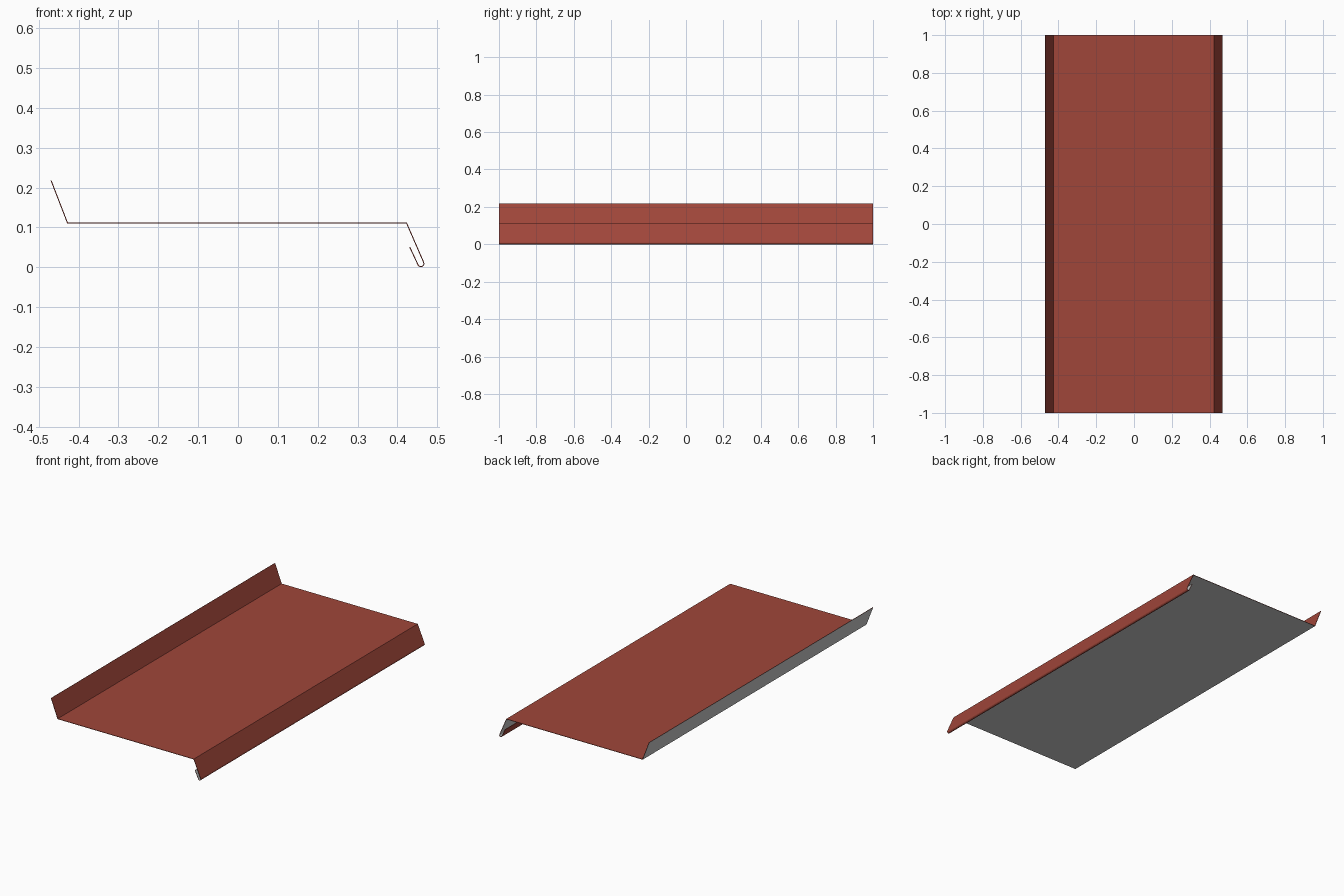
import bpy
import bmesh
from math import sin, cos, radians

cube = bpy.data.objects.get("Cube")
if cube:
    bpy.data.objects.remove(cube, do_unlink=True)

HALF_LENGTH = 1.0
THICKNESS = 0.0025


def make_material(name, rgb):
    mat = bpy.data.materials.new(name)
    mat.use_nodes = True
    colour = (*rgb, 1.0)
    mat.diffuse_color = colour
    mat.node_tree.nodes["Principled BSDF"].inputs["Base Color"].default_value = colour
    return mat


red = make_material("oxide red paint", (0.35, 0.061, 0.042))
grey = make_material("light grey backing", (0.59, 0.59, 0.59))

# Painted side of the folded sheet: upstand, flat pan, drip leg
profile = [(-0.468, 0.218), (-0.427, 0.112), (0.424, 0.112)]

# Rounded hem at the foot of the drip leg, then the short return lip
hem_x, hem_z, radius, steps = 0.459, 0.009, 0.009, 6
for i in range(steps + 1):
    a = radians(24 - 180 * i / steps)
    profile.append((hem_x + radius * cos(a), hem_z + radius * sin(a)))
profile.append((0.43, 0.05))

# Sweep the profile along the length
bm = bmesh.new()
front = [bm.verts.new((x, -HALF_LENGTH, z)) for x, z in profile]
back = [bm.verts.new((x, HALF_LENGTH, z)) for x, z in profile]
for i in range(len(profile) - 1):
    bm.faces.new((front[i], front[i + 1], back[i + 1], back[i]))

mesh = bpy.data.meshes.new("folded_sheet")
bm.to_mesh(mesh)
bm.free()
mesh.materials.append(red)
mesh.materials.append(grey)
sheet = bpy.data.objects.new("folded_sheet", mesh)
bpy.context.collection.objects.link(sheet)

# Sheet thickness: grey backing on the inner side, painted cut edges
solid = sheet.modifiers.new("thickness", 'SOLIDIFY')
solid.thickness = THICKNESS
solid.offset = -1
solid.use_even_offset = True
solid.material_offset = 1
solid.material_offset_rim = 0
